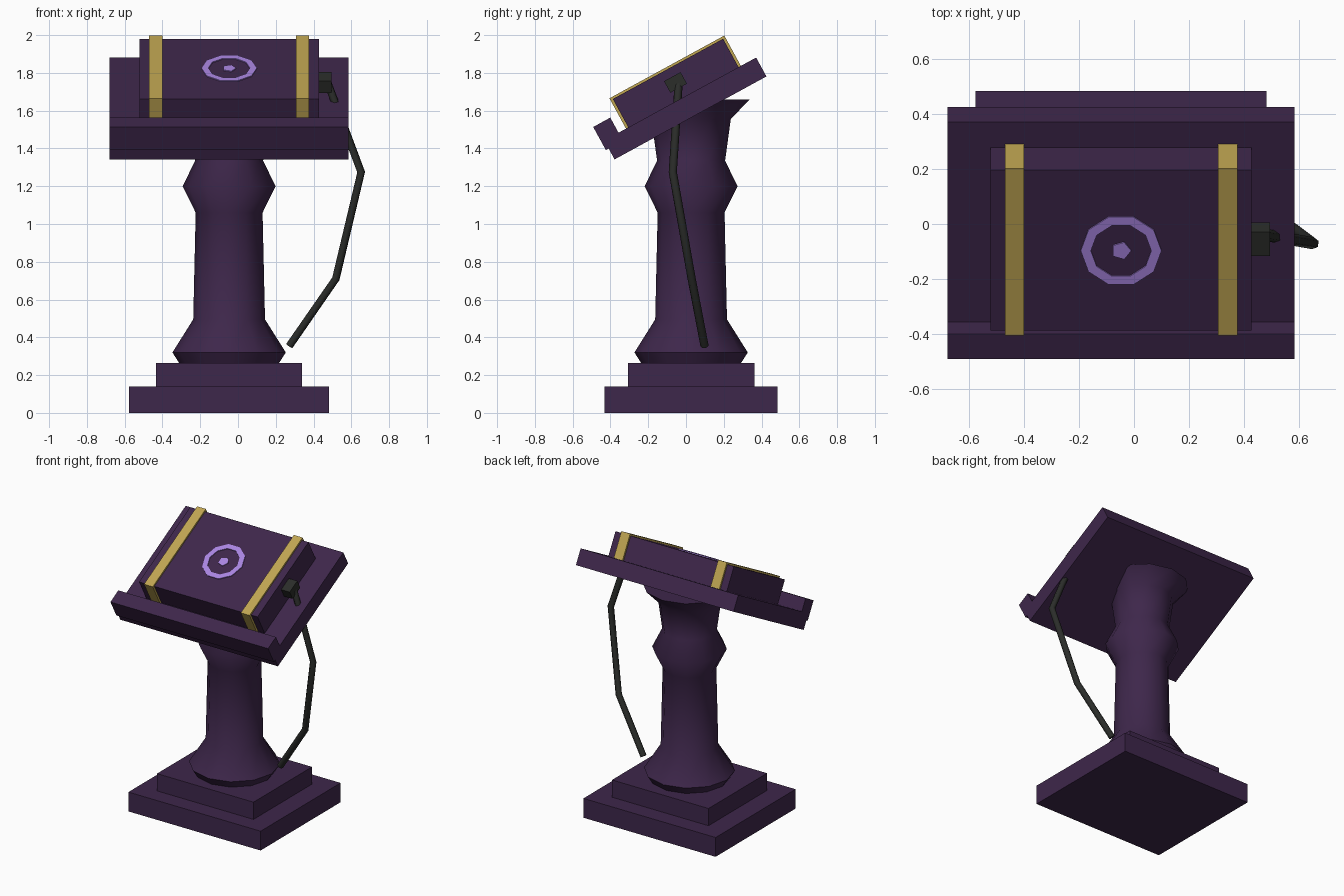
import bpy, bmesh, math
from mathutils import Matrix, Vector

if "Cube" in bpy.data.objects:
    bpy.data.objects.remove(bpy.data.objects["Cube"])

CX, CY = -0.047, 0.027          # pedestal axis
TILT = 0.5                      # desk slope in radians


def material(name, rgb):
    m = bpy.data.materials.new(name)
    m.diffuse_color = (*rgb, 1)
    m.use_nodes = True
    m.node_tree.nodes["Principled BSDF"].inputs["Base Color"].default_value = m.diffuse_color
    return m


PURPLE = material("dark_purple", (0.048, 0.020, 0.070))
GOLD = material("gold", (0.53, 0.38, 0.085))
LILAC = material("lilac", (0.40, 0.235, 0.76))
BLACK = material("charcoal", (0.024, 0.026, 0.023))

# Desk frame: local x across, local y up the slope, local z out of the desk
DESK = Matrix.Translation((CX, -0.378, 1.342)) @ Matrix.Rotation(TILT, 4, 'X')


def finish(name, bm, mat, matrix=Matrix()):
    bmesh.ops.recalc_face_normals(bm, faces=bm.faces)
    bm.transform(matrix)
    me = bpy.data.meshes.new(name)
    bm.to_mesh(me)
    bm.free()
    me.materials.append(mat)
    ob = bpy.data.objects.new(name, me)
    bpy.context.collection.objects.link(ob)
    return ob


def box(name, lo, hi, mat, matrix=Matrix()):
    lo, hi = Vector(lo), Vector(hi)
    bm = bmesh.new()
    bmesh.ops.create_cube(bm, size=1)
    bm.transform(Matrix.Translation((lo + hi) / 2) @ Matrix.Diagonal((*(hi - lo), 1)))
    return finish(name, bm, mat, matrix)


def ring_points(bm, r, z, n):
    return [bm.verts.new((r * math.cos(2 * math.pi * i / n),
                          r * math.sin(2 * math.pi * i / n), z)) for i in range(n)]


def lathe(name, profile, n, mat, matrix, closed=False):
    """Revolve (radius, z) points; closed makes a hollow ring, else ends are capped."""
    bm = bmesh.new()
    rings = [ring_points(bm, r, z, n) for r, z in profile]
    pairs = list(zip(rings, rings[1:] + rings[:1])) if closed else list(zip(rings, rings[1:]))
    for a, b in pairs:
        for i in range(n):
            j = (i + 1) % n
            bm.faces.new((a[i], a[j], b[j], b[i]))
    if not closed:
        bm.faces.new(rings[0][::-1])
        bm.faces.new(rings[-1])
    return finish(name, bm, mat, matrix)


# Stepped base
AXIS = Matrix.Translation((CX, CY, 0))
box("base_lower_step", (-0.53, -0.458, 0), (0.53, 0.458, 0.14), PURPLE, AXIS)
box("base_upper_step", (-0.387, -0.335, 0.14), (0.387, 0.335, 0.265), PURPLE, AXIS)

# Turned column
column = lathe("column", [(0.265, 0.265), (0.30, 0.32), (0.19, 0.495), (0.177, 1.06),
                          (0.246, 1.20), (0.18, 1.335), (0.21, 1.555), (0.31, 1.66)],
               12, PURPLE, AXIS)
bpy.context.view_layer.objects.active = column
column.select_set(True)
bpy.ops.object.shade_smooth_by_angle(angle=math.radians(55))

# Sloping desk with front lip
box("desk_board", (-0.632, 0, 0), (0.632, 0.916, 0.114), PURPLE, DESK)
box("desk_lip", (-0.632, -0.017, 0.065), (0.632, 0.086, 0.205), PURPLE, DESK)

# Book and its gold straps
box("book", (-0.475, 0.145, 0.11), (0.475, 0.81, 0.285), PURPLE, DESK)
for side, x in (("left", -0.388), ("right", 0.388)):
    box(f"book_strap_{side}", (x - 0.035, 0.131, 0.112), (x + 0.035, 0.824, 0.297), GOLD, DESK)

# Emblem on the cover
EMBLEM = DESK @ Matrix.Translation((0, 0.478, 0.284))
lathe("emblem_ring", [(0.147, 0), (0.147, 0.007), (0.11, 0.007), (0.11, 0)],
      10, LILAC, EMBLEM, closed=True)
lathe("emblem_centre", [(0.037, 0), (0.037, 0.007)], 5, LILAC, EMBLEM)

# Cable socket on the side of the book
box("cable_socket", (0.47, 0.428, 0.168), (0.543, 0.528, 0.238), BLACK, DESK)

# Hanging cable
path = [(0.47, -0.038, 1.76), (0.652, -0.07, 1.275), (0.518, 0.03, 0.71), (0.272, 0.098, 0.355)]
cu = bpy.data.curves.new("cable", 'CURVE')
cu.dimensions = '3D'
cu.bevel_depth = 0.022
cu.bevel_resolution = 1
cu.use_fill_caps = True
sp = cu.splines.new('POLY')
sp.points.add(len(path) - 1)
for p, co in zip(sp.points, path):
    p.co = (*co, 1)
cu.materials.append(BLACK)
cable = bpy.data.objects.new("cable", cu)
bpy.context.collection.objects.link(cable)
